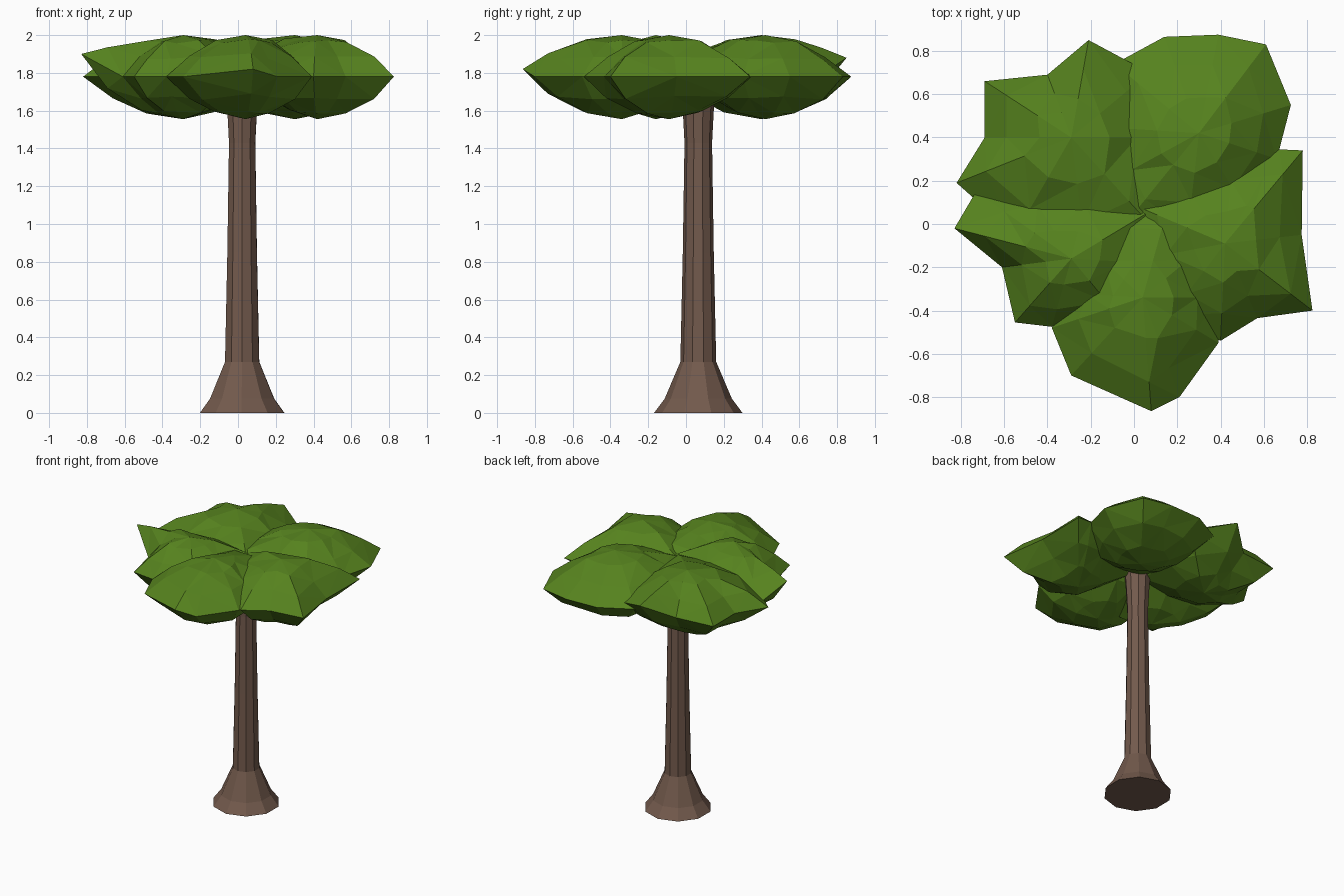
import bpy, bmesh, math, random
from mathutils import Vector

if "Cube" in bpy.data.objects:
    bpy.data.objects.remove(bpy.data.objects["Cube"])
random.seed(4)


def material(name, rgb):
    m = bpy.data.materials.new(name)
    m.diffuse_color = (*rgb, 1)
    m.use_nodes = True
    m.node_tree.nodes["Principled BSDF"].inputs["Base Color"].default_value = m.diffuse_color
    return m


bark = material("brown bark", (0.170, 0.102, 0.073))
leaf = material("leaf green", (0.093, 0.225, 0.013))


def loft(name, rings, mat, bottom=None, top=None):
    """Skin closed rings; each end is a fan to a tip, or a flat cap."""
    bm = bmesh.new()
    vs = [[bm.verts.new(p) for p in r] for r in rings]
    n = len(vs[0])
    for a, b in zip(vs, vs[1:]):
        for i in range(n):
            j = (i + 1) % n
            bm.faces.new((a[i], a[j], b[j], b[i]))
    for ring, tip in ((vs[0], bottom), (vs[-1], top)):
        if tip is None:
            bm.faces.new(ring)
        else:
            t = bm.verts.new(tip)
            for i in range(n):
                bm.faces.new((ring[i], ring[(i + 1) % n], t))
    bmesh.ops.recalc_face_normals(bm, faces=bm.faces)
    if top is not None:
        bmesh.ops.triangulate(bm, faces=[f for f in bm.faces if len(f.verts) == 4])
    me = bpy.data.meshes.new(name)
    bm.to_mesh(me)
    bm.free()
    me.materials.append(mat)
    ob = bpy.data.objects.new(name, me)
    bpy.context.collection.objects.link(ob)


# trunk: ten-sided with a flared foot and slightly flared top
rings = []
for z, r in ((0, 0.234), (0.075, 0.178), (0.27, 0.095), (0.85, 0.082),
             (1.43, 0.073), (1.62, 0.083), (1.72, 0.09)):
    rings.append([(0.022 + r * math.cos(math.tau * i / 10 + 0.3),
                   0.065 + r * math.sin(math.tau * i / 10 + 0.3), z) for i in range(10)])
loft("trunk", rings, bark)

# foliage clumps: centre, then the outline seen from above (inner sides overlap)
MID, TOP, LOW = 1.78, 2.0, 1.555
clumps = {
    "foliage_back_right": ((0.30, 0.42), [
        (0.725, 0.55), (0.61, 0.83), (0.39, 0.875), (0.14, 0.865), (-0.09, 0.74),
        (-0.18, 0.45), (-0.14, 0.18), (-0.04, 0.0), (0.25, -0.03), (0.52, 0.06),
        (0.66, 0.30)]),
    "foliage_back_left": ((-0.29, 0.40), [
        (0.15, 0.40), (0.07, 0.70), (-0.21, 0.85), (-0.40, 0.69), (-0.69, 0.66),
        (-0.69, 0.40), (-0.82, 0.19), (-0.55, -0.05), (-0.22, -0.15), (0.09, -0.02)]),
    "foliage_left": ((-0.29, -0.16), [
        (0.06, -0.18), (0.11, 0.08), (-0.20, 0.19), (-0.50, 0.18), (-0.73, 0.15),
        (-0.83, -0.02), (-0.61, -0.20), (-0.55, -0.455), (-0.38, -0.475),
        (-0.06, -0.44)]),
    "foliage_front": ((0.04, -0.34), [
        (0.39, -0.34), (0.33, -0.10), (0.16, 0.09), (-0.04, 0.12), (-0.20, -0.11),
        (-0.31, -0.32), (-0.38, -0.48), (-0.29, -0.70), (0.08, -0.865),
        (0.21, -0.80), (0.39, -0.55)]),
    "foliage_right": ((0.42, -0.09), [
        (0.775, -0.05), (0.78, 0.34), (0.67, 0.345), (0.46, 0.33), (0.20, 0.23),
        (-0.03, 0.10), (0.05, -0.16), (0.17, -0.42), (0.40, -0.54), (0.57, -0.435),
        (0.825, -0.40)]),
}
raised = {(-0.83, -0.02): 0.12, (-0.21, 0.85): 0.10, (0.08, -0.865): 0.04}


def rim_lift(p):
    """A few tips are raised; the rims also rise toward the trunk."""
    d = math.hypot(p[0] - 0.02, p[1] - 0.05)
    return raised.get(p, 0.10 * max(0, 1 - d / 0.55))


for name, ((cx, cy), outline) in clumps.items():
    c = Vector((cx, cy))
    rings = []
    for s, h, follow in ((0.38, -0.83, 0.15), (0.72, -0.5, 0.4), (1, 0, 1),
                         (0.72, 0.46, 0.45), (0.38, 0.84, 0.1)):
        ring = []
        for p in outline:
            k = s if s == 1 else s + random.uniform(-0.03, 0.03)
            q = c + (Vector(p) - c) * k
            z = MID + h * ((TOP - MID) if h > 0 else (MID - LOW))
            if s < 1:
                z += random.uniform(-0.01, 0.01)
            z += rim_lift(p) * follow
            ring.append((q.x, q.y, min(max(z, LOW), TOP)))
        rings.append(ring)
    loft(name, rings, leaf, (cx, cy, LOW), (cx, cy, TOP))
